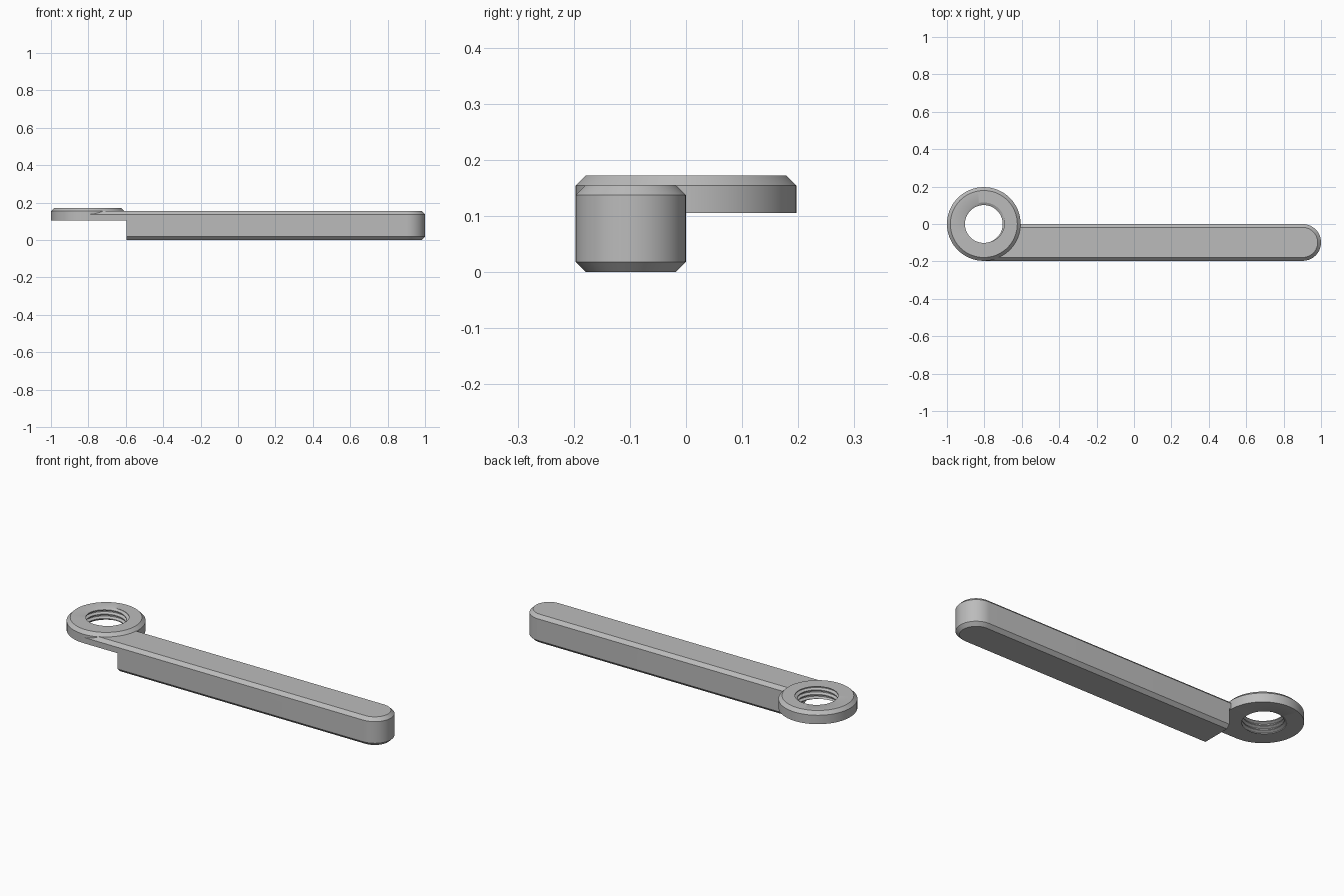
import bpy, bmesh, math

if "Cube" in bpy.data.objects:
    bpy.data.objects.remove(bpy.data.objects["Cube"])

W = 0.197                  # bar width and ring outer radius
C = 0.018                  # chamfer size
CX = -0.803                # ring centre
STEP_X = -0.595            # where the deep part of the bar ends
Z_TAB, Z_BAR, Z_RING = 0.105, 0.155, 0.172

grey = bpy.data.materials.new("grey metal")
grey.diffuse_color = (0.5, 0.5, 0.5, 1)
grey.use_nodes = True
grey.node_tree.nodes["Principled BSDF"].inputs["Base Color"].default_value = grey.diffuse_color


def finish(bm, name):
    bmesh.ops.remove_doubles(bm, verts=bm.verts, dist=1e-5)
    bmesh.ops.recalc_face_normals(bm, faces=bm.faces)
    me = bpy.data.meshes.new(name)
    bm.to_mesh(me)
    bm.free()
    me.materials.append(grey)
    ob = bpy.data.objects.new(name, me)
    bpy.context.collection.objects.link(ob)
    bpy.ops.object.select_all(action='DESELECT')
    ob.select_set(True)
    bpy.context.view_layer.objects.active = ob
    bpy.ops.object.shade_smooth_by_angle(angle=math.radians(30))


def bar_outline(inset, tab):
    """Round right end; left end is either square or hugs the ring."""
    r = W / 2
    pts = []
    for i in range(25):
        a = math.pi * (i / 24 - 0.5)
        pts.append((1 - r + (r - inset) * math.cos(a), -r + (r - inset) * math.sin(a)))
    for i in range(17):
        a = -math.pi / 2 * i / 16
        x = CX + 0.195 * math.cos(a) if tab else STEP_X
        y = 0.195 * math.sin(a) if i < 16 else -W
        pts.append((x, min(max(y, inset - W), -inset)))
    return pts


# Handle bar: chamfered top and bottom, thin tab continuing under the ring
bm = bmesh.new()
levels = [(0, C, False), (C, 0, False), (Z_TAB, 0, False),
          (Z_TAB, 0, True), (Z_BAR - C, 0, True), (Z_BAR, C, True)]
loops = [[bm.verts.new((x, y, z)) for x, y in bar_outline(ins, tab)]
         for z, ins, tab in levels]
for lo, hi in zip(loops, loops[1:]):
    n = len(lo)
    for i in range(n):
        j = (i + 1) % n
        bm.faces.new((lo[i], lo[j], hi[j], hi[i]))
bm.faces.new(loops[0][::-1])
bm.faces.new(loops[-1])
finish(bm, "handle_bar")

# Threaded ring: one cross-section per angle, inner side follows a helix
PITCH = 0.024
KNOTS = [(0.0, 0.101), (0.2, 0.101), (0.5, 0.115), (0.7, 0.115), (1.0, 0.101)]


def thread_radius(phase):
    phase %= 1
    for (p0, r0), (p1, r1) in zip(KNOTS, KNOTS[1:]):
        if phase <= p1:
            return r0 + (r1 - r0) * (phase - p0) / (p1 - p0)


def ring_section(turn):
    pts = [(W, Z_TAB), (W, Z_RING - C), (W - C, Z_RING)]
    for k in range(5, -3, -1):
        for p, _ in KNOTS[3::-1]:
            z = Z_TAB + (k + p + turn) * PITCH
            z = min(max(z, Z_TAB), Z_RING)
            pts.append((thread_radius((z - Z_TAB) / PITCH - turn), z))
    return pts


bm = bmesh.new()
N = 72
columns = []
for j in range(N + 1):
    a = 2 * math.pi * j / N
    columns.append([bm.verts.new((CX + r * math.cos(a), r * math.sin(a), z))
                    for r, z in ring_section(j / N)])
for c0, c1 in zip(columns, columns[1:]):
    n = len(c0)
    for i in range(n):
        k = (i + 1) % n
        bm.faces.new((c0[i], c1[i], c1[k], c0[k]))
finish(bm, "threaded_ring")
